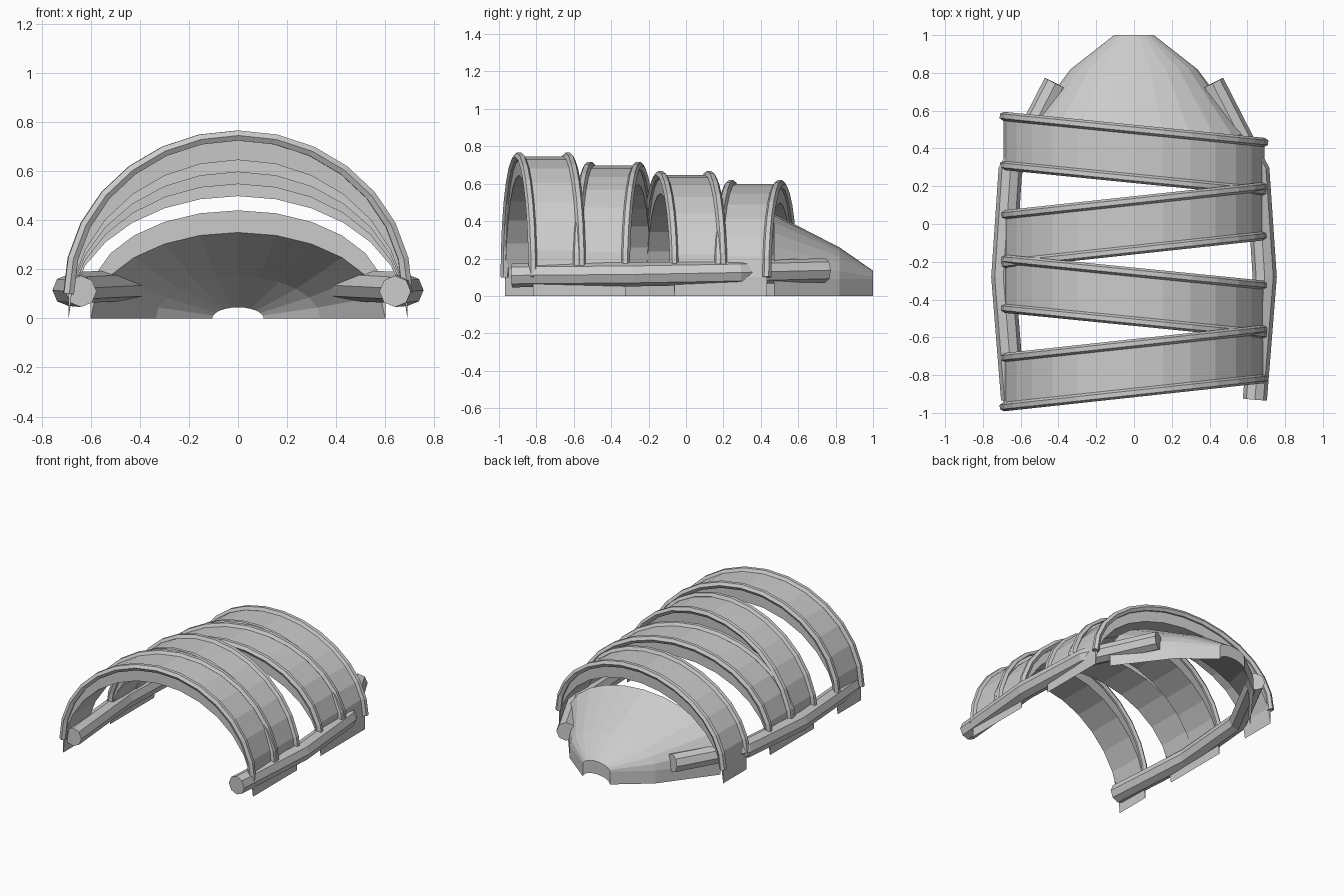
import bpy
import bmesh
from math import sin, cos, pi

cube = bpy.data.objects.get("Cube")
if cube:
    bpy.data.objects.remove(cube, do_unlink=True)

grey = bpy.data.materials.new("plain_grey")
grey.use_nodes = True
colour = (0.6, 0.6, 0.6, 1)
grey.diffuse_color = colour
grey.node_tree.nodes["Principled BSDF"].inputs["Base Color"].default_value = colour


def add_object(name, mesh):
    obj = bpy.data.objects.new(name, mesh)
    bpy.context.collection.objects.link(obj)
    mesh.materials.clear()
    mesh.materials.append(grey)
    return obj


def arch(width, rise, foot, segments):
    """Half ellipse from -x to +x as (x, z) pairs."""
    angles = [pi * i / segments for i in range(segments + 1)]
    return [(-width * cos(a), foot + rise * sin(a)) for a in angles]


def vault(name, sections, drop):
    """Loft equal-length 3D rows, then thicken them straight down by drop."""
    bm = bmesh.new()
    outer = [[bm.verts.new(p) for p in row] for row in sections]
    inner = [[bm.verts.new((x, y, z - drop)) for x, y, z in row] for row in sections]
    for grid in (outer, inner):
        for a, b in zip(grid, grid[1:]):
            for i in range(len(a) - 1):
                bm.faces.new((a[i], a[i + 1], b[i + 1], b[i]))
    # Close the end rims and the feet
    for k in (0, -1):
        rims = ((outer[k], inner[k]),
                ([r[k] for r in outer], [r[k] for r in inner]))
        for top, low in rims:
            for i in range(len(top) - 1):
                bm.faces.new((top[i], top[i + 1], low[i + 1], low[i]))
    bmesh.ops.recalc_face_normals(bm, faces=bm.faces)
    mesh = bpy.data.meshes.new(name)
    bm.to_mesh(mesh)
    bm.free()
    return add_object(name, mesh)


def tube(name, points, radius, resolution):
    """Faceted tube along a path, stored as a mesh."""
    curve = bpy.data.curves.new(name + "_path", "CURVE")
    curve.dimensions = "3D"
    curve.bevel_depth = radius
    curve.bevel_resolution = resolution
    curve.use_fill_caps = True
    spline = curve.splines.new("POLY")
    spline.points.add(len(points) - 1)
    for target, p in zip(spline.points, points):
        target.co = (*p, 1)
    spline.use_smooth = False
    helper = bpy.data.objects.new(name + "_path", curve)
    bpy.context.collection.objects.link(helper)
    graph = bpy.context.evaluated_depsgraph_get()
    mesh = bpy.data.meshes.new_from_object(helper.evaluated_get(graph))
    bpy.data.objects.remove(helper, do_unlink=True)
    bpy.data.curves.remove(curve)
    for face in mesh.polygons:
        face.use_smooth = False
    return add_object(name, mesh)


# Four slanted arched bands, getting lower to the back, with piped edges
HALF, FOOT, BAND = 0.69, 0.1, 0.13
for n in range(4):
    middle = -0.763 + 0.378 * n
    slant = 0.108 if n % 2 == 0 else -0.1
    profile = arch(HALF, 0.645 - 0.049 * n, FOOT, 14)
    edges = [[(x, middle + side * BAND + slant * x, z) for x, z in profile]
             for side in (-1, 1)]
    vault(f"band_{n + 1}", edges, FOOT)
    for label, edge in zip(("front", "back"), edges):
        tube(f"band_{n + 1}_{label}_piping", edge, 0.024, 1)

# Tapered rear hood: (y, half width, rise)
hood = [(0.47, 0.6, 0.35), (0.82, 0.335, 0.17), (1.0, 0.105, 0.045)]
vault("rear_hood",
      [[(x, y, z) for x, z in arch(w, h, 0.09, 12)] for y, w, h in hood], 0.09)

# Bent side beams
for side, label in ((1, "left"), (-1, "right")):
    path = [(0.64, -0.93, 0.11), (0.692, -0.28, 0.115),
            (0.655, 0.28, 0.125), (0.415, 0.745, 0.137)]
    tube(f"{label}_beam", [(side * x, y, z) for x, y, z in path], 0.064, 2)
